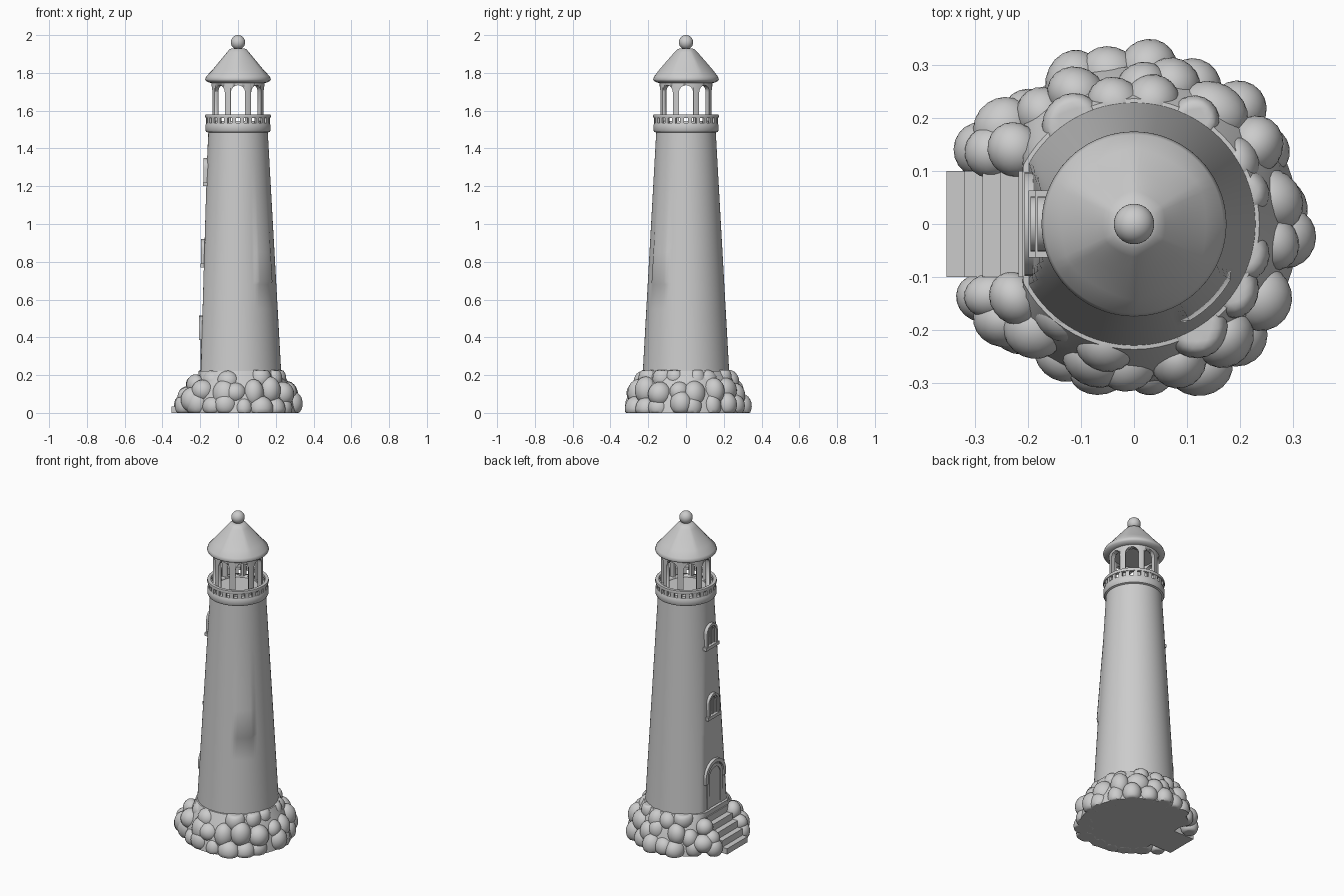
import bpy, bmesh, math, random
from math import sin, cos, pi, tau
from mathutils import Vector, Matrix

old = bpy.data.objects.get("Cube")
if old:
    bpy.data.objects.remove(old, do_unlink=True)
random.seed(4)

stone = bpy.data.materials.new("grey stone")
stone.use_nodes = True
GREY = (0.6, 0.6, 0.6, 1)
stone.diffuse_color = GREY
stone.node_tree.nodes["Principled BSDF"].inputs["Base Color"].default_value = GREY


def finish(name, bm, angle=35):
    bmesh.ops.recalc_face_normals(bm, faces=bm.faces)
    mesh = bpy.data.meshes.new(name)
    bm.to_mesh(mesh)
    bm.free()
    mesh.materials.append(stone)
    ob = bpy.data.objects.new(name, mesh)
    bpy.context.collection.objects.link(ob)
    bpy.ops.object.select_all(action="DESELECT")
    ob.select_set(True)
    bpy.context.view_layer.objects.active = ob
    bpy.ops.object.shade_smooth_by_angle(angle=math.radians(angle))
    return ob


def lathe(name, profile, segs=64, closed=False, warp=None, angle=35):
    """Spin (radius, height) points about z; warp may move each point."""
    bm = bmesh.new()
    rings = []
    for r, z in profile:
        ring = []
        for i in range(segs):
            a = tau * i / segs
            p = Vector((r * cos(a), r * sin(a), z))
            ring.append(bm.verts.new(warp(p, a) if warp else p))
        rings.append(ring)
    pairs = list(zip(rings, rings[1:]))
    if closed:
        pairs.append((rings[-1], rings[0]))
    else:
        bm.faces.new(rings[0])
        bm.faces.new(rings[-1])
    for lo, hi in pairs:
        for i in range(segs):
            j = (i + 1) % segs
            bm.faces.new((lo[i], lo[j], hi[j], hi[i]))
    return finish(name, bm, angle)


def box(bm, lo, hi, turn=0):
    lo, hi = Vector(lo), Vector(hi)
    mat = (Matrix.Rotation(turn, 4, "Z") @ Matrix.Translation((lo + hi) / 2)
           @ Matrix.Diagonal((*(hi - lo), 1)))
    bmesh.ops.create_cube(bm, size=1, matrix=mat)


def arch_points(half, base, top, n=14):
    """Round-headed outline in the (y, z) plane."""
    spring = top - half
    arc = [(half * cos(pi * i / n), spring + half * sin(pi * i / n)) for i in range(n + 1)]
    return [(half, base)] + arc + [(-half, base)]


def arch_solid(bm, half, base, top, x0, x1):
    pts = arch_points(half, base, top)
    caps = [[bm.verts.new((x, y, z)) for y, z in pts] for x in (x0, x1)]
    bm.faces.new(caps[0])
    bm.faces.new(caps[1])
    for i in range(len(pts)):
        j = (i + 1) % len(pts)
        bm.faces.new((caps[0][i], caps[0][j], caps[1][j], caps[1][i]))


def arch_band(bm, half, base, top, width, x0, x1):
    """Arched frame, open at the foot."""
    rows = [[bm.verts.new((x, y, z)) for y, z in arch_points(half - w, base, top - w)]
            for x, w in ((x0, 0), (x1, 0), (x1, width), (x0, width))]
    for a, b in zip(rows, rows[1:] + rows[:1]):
        for i in range(len(a) - 1):
            bm.faces.new((a[i], a[i + 1], b[i + 1], b[i]))
    for end in (0, -1):
        bm.faces.new([row[end] for row in rows])


def wall_x(z):
    return -0.197 + 0.03 * (z - 0.23)


# Tapered tower, flattened on the door side, with a shallow worn patch
def tower_warp(p, a):
    off = abs((a - 1.75 * pi + pi) % tau - pi)
    if 0.69 < p.z < 1.2 and off < 0.28:
        grow = 0.008 * (1.2 - p.z) / 0.51
        p.xy *= 1 + grow / p.xy.length
    p.x = max(p.x, wall_x(p.z))
    return p


heights = [0.1, 0.23, 0.4, 0.55, 0.68, 0.695, 0.85, 1.0, 1.2, 1.35, 1.53]
lathe("tower", [(0.228 - 0.056 * (z - 0.23), z) for z in heights], 96, warp=tower_warp)

# Gallery floor, balusters and rail
lathe("gallery_floor", [(0.15, 1.47), (0.158, 1.484), (0.168, 1.488), (0.173, 1.498),
                        (0.173, 1.522), (0.168, 1.535)])
bm = bmesh.new()
for i in range(24):
    box(bm, (0.157, -0.011, 1.53), (0.169, 0.011, 1.57), tau * (i + 0.5) / 24)
finish("balusters", bm)
lathe("gallery_rail", [(0.153, 1.562), (0.172, 1.562), (0.174, 1.57), (0.172, 1.58), (0.153, 1.58)],
      closed=True)

# Lantern room: ring wall pierced by eight arches
lantern = lathe("lantern_arcade", [(0.115, 1.53), (0.141, 1.53), (0.141, 1.755), (0.115, 1.755)], closed=True)
for i in range(4):
    bm = bmesh.new()
    arch_solid(bm, 0.037, 1.545, 1.735, -0.3, 0.3)
    cutter = finish("arch_cutter", bm)
    cutter.rotation_euler.z = pi * i / 4
    cutter.hide_render = True
    mod = lantern.modifiers.new("arch", "BOOLEAN")
    mod.operation, mod.solver, mod.object = "DIFFERENCE", "EXACT", cutter
    bpy.context.view_layer.objects.active = lantern
    bpy.ops.object.modifier_apply(modifier=mod.name)
    bpy.data.objects.remove(cutter, do_unlink=True)


# Softly six-sided roof with a round eave, and a ball finial
def roof_warp(p, a):
    if 1.79 < p.z < 1.92:
        p.xy *= 1 - 0.05 * abs(sin(3 * (a - pi / 2)))
    return p


lathe("roof", [(0.11, 1.745), (0.15, 1.748), (0.17, 1.757), (0.174, 1.766), (0.168, 1.782),
               (0.143, 1.815), (0.1, 1.865), (0.062, 1.908), (0.045, 1.925), (0.03, 1.93)],
      72, warp=roof_warp, angle=60)
bm = bmesh.new()
bmesh.ops.create_uvsphere(bm, u_segments=32, v_segments=20, radius=0.038,
                          matrix=Matrix.Translation((0, 0, 1.962)))
finish("finial_ball", bm)

# Windows: arched surround, inner frame, mullion and sill
for label, base in (("lower", 0.77), ("upper", 1.2)):
    x = wall_x(base)
    bm = bmesh.new()
    arch_band(bm, 0.052, base + 0.015, base + 0.15, 0.014, x - 0.014, x + 0.06)
    arch_band(bm, 0.038, base + 0.015, base + 0.136, 0.01, x - 0.005, x + 0.06)
    box(bm, (x - 0.004, -0.004, base), (x + 0.05, 0.004, base + 0.13))
    box(bm, (x - 0.018, -0.063, base), (x + 0.06, 0.063, base + 0.02))
    finish(label + "_window", bm)

# Door: leaf, jambs and a projecting hood
x = wall_x(0.35)
bm = bmesh.new()
arch_band(bm, 0.075, 0.19, 0.485, 0.02, x - 0.006, x + 0.08)
arch_solid(bm, 0.056, 0.19, 0.466, x - 0.001, x + 0.08)
finish("door", bm)
bm = bmesh.new()
arch_band(bm, 0.098, 0.385, 0.515, 0.022, x - 0.013, x + 0.09)
finish("door_hood", bm)

# Steps up to the door
bm = bmesh.new()
for i in range(5):
    box(bm, (-0.353 + 0.034 * i, -0.1, 0), (-0.15, 0.1, 0.035 + 0.04 * i))
finish("steps", bm)


# Rocky base: solid core with boulders heaped around it
def core_warp(p, a):
    p.x = max(p.x, -0.21)
    return p


lathe("rock_core", [(0.31, 0), (0.295, 0.09), (0.262, 0.17), (0.236, 0.222), (0.2, 0.226)], 64,
      warp=core_warp)


def boulder(bm, centre, size):
    made = bmesh.ops.create_icosphere(bm, subdivisions=3, radius=1)["verts"]
    spin = Matrix.Rotation(random.uniform(0, tau), 3, "Z")
    scale = Vector([s * random.uniform(0.9, 1.12) for s in size])
    for v in made:
        v.co = spin @ (v.co * scale) + centre
        v.co.z = min(max(v.co.z, 0), 0.226)


bm = bmesh.new()
for count, reach, z, r in ((20, 0.287, 0.035, 0.056), (18, 0.268, 0.105, 0.056), (16, 0.222, 0.175, 0.05)):
    for i in range(count):
        a = tau * (i + random.uniform(0.25, 0.75)) / count
        d = reach + random.uniform(-0.012, 0.008)
        c = Vector((d * cos(a), d * sin(a), z + random.uniform(-0.015, 0.015)))
        s = r * random.uniform(0.88, 1.12)
        if c.x < 0 and abs(c.y) < 0.15:
            continue
        boulder(bm, c, (s, s, s * 1.15))
for side in (-1, 1):
    for px, py, pz, s in ((-0.29, 0.14, 0.04, 0.047), (-0.27, 0.135, 0.09, 0.045),
                          (-0.225, 0.14, 0.15, 0.048), (-0.245, 0.18, 0.07, 0.055)):
        boulder(bm, Vector((px, side * py, pz)), (s, s, s * 1.1))
finish("boulders", bm, 50)
